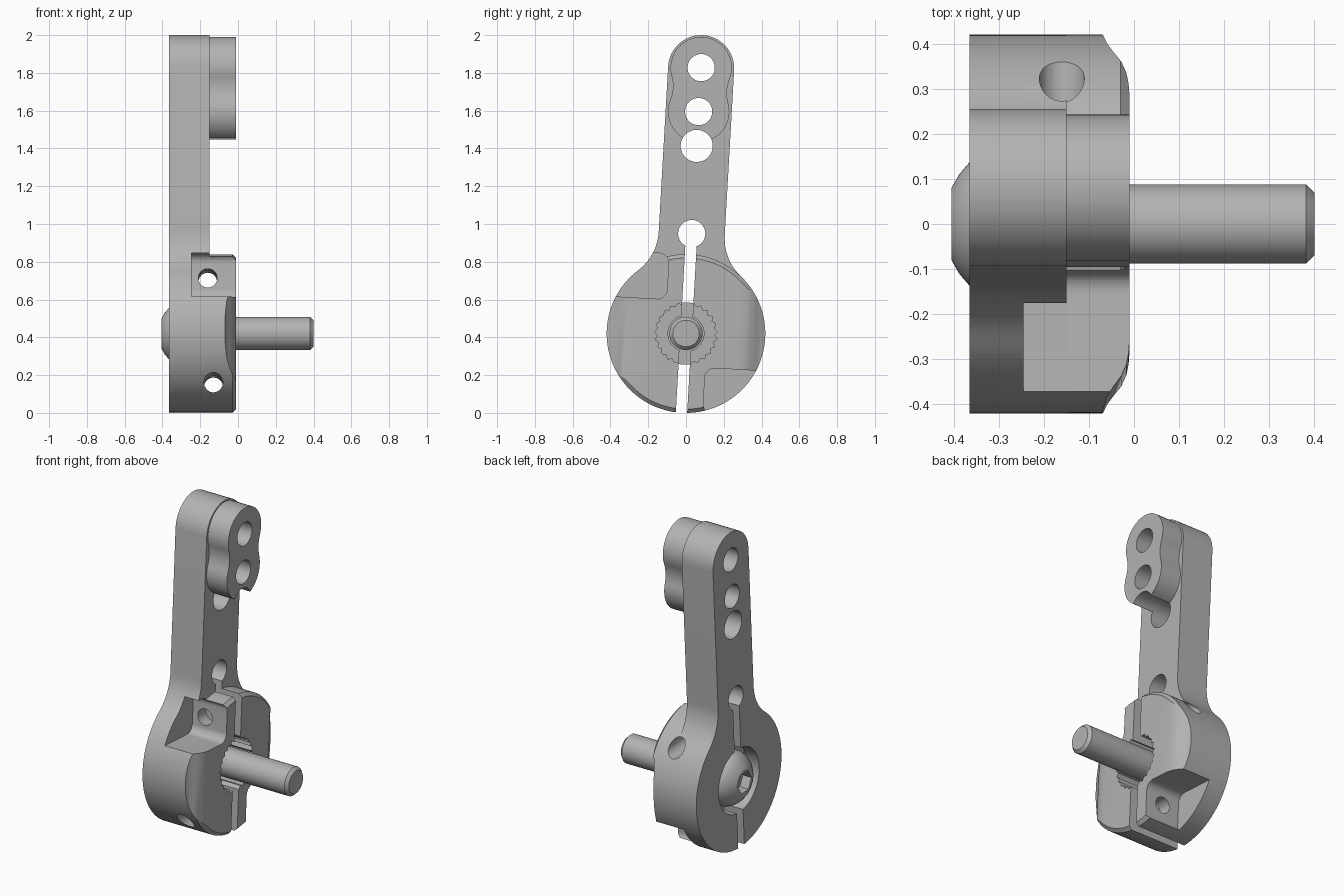
import bpy, bmesh
from math import sin, cos, pi, atan2, sqrt

if "Cube" in bpy.data.objects:
    bpy.data.objects.remove(bpy.data.objects["Cube"])

TILT, AXIS_Z = -0.057, 0.42        # lean of the arm, height of the clamp axis
BACK, STEP, FACE = -0.365, -0.15, -0.01   # depth planes along x
R, HALF = 0.42, 0.175              # hub radius, arm half width
TIP, HOLE2, HOLE3, RELIEF = 1.41, 1.177, 0.995, 0.53

steel = bpy.data.materials.new("grey metal")
steel.use_nodes = True
GREY = (0.45, 0.45, 0.45, 1)
steel.diffuse_color = GREY
steel.node_tree.nodes["Principled BSDF"].inputs["Base Color"].default_value = GREY


def arc(cu, cv, r, a0, a1, n=24):
    return [(cu + r * cos(a0 + (a1 - a0) * i / n), cv + r * sin(a0 + (a1 - a0) * i / n))
            for i in range(n + 1)]


def circle(cu, cv, r, n=48):
    return arc(cu, cv, r, 0, 2 * pi * (n - 1) / n, n - 1)


def finish(name, bm):
    bmesh.ops.remove_doubles(bm, verts=bm.verts, dist=1e-5)
    bmesh.ops.recalc_face_normals(bm, faces=bm.faces)
    mesh = bpy.data.meshes.new(name)
    bm.to_mesh(mesh)
    bm.free()
    mesh.materials.append(steel)
    ob = bpy.data.objects.new(name, mesh)
    ob.location.z = AXIS_Z
    ob.rotation_euler.x = TILT
    bpy.context.collection.objects.link(ob)
    return ob


def prism(name, pts, t0, t1, axis="x"):
    """Extrude a closed outline along one axis."""
    place = {"x": lambda p, q, t: (t, p, q),
             "y": lambda p, q, t: (p, t, q),
             "z": lambda p, q, t: (p, q, t)}[axis]
    bm = bmesh.new()
    a = [bm.verts.new(place(p, q, t0)) for p, q in pts]
    b = [bm.verts.new(place(p, q, t1)) for p, q in pts]
    bm.faces.new(a)
    bm.faces.new(b)
    for i in range(len(pts)):
        j = (i + 1) % len(pts)
        bm.faces.new((a[i], a[j], b[j], b[i]))
    return finish(name, bm)


def lathe(name, profile, steps=64):
    """Turn an (x, radius) profile round the x axis."""
    bm = bmesh.new()
    v = [bm.verts.new((x, r, 0)) for x, r in profile]
    e = [bm.edges.new(p) for p in zip(v, v[1:])]
    bmesh.ops.spin(bm, geom=v + e, cent=(0, 0, 0), axis=(1, 0, 0), angle=2 * pi, steps=steps)
    return finish(name, bm)


def carve(ob, cutters):
    for c in cutters:
        m = ob.modifiers.new(c.name, "BOOLEAN")
        m.object, m.operation, m.solver = c, "DIFFERENCE", "EXACT"
    bpy.context.view_layer.update()
    dg = bpy.context.evaluated_depsgraph_get()
    mesh = bpy.data.meshes.new_from_object(ob.evaluated_get(dg))
    ob.modifiers.clear()
    ob.data = mesh


# Arm plate: round tip, parallel sides, fillets flowing into the hub circle
fr = (R * R - HALF ** 2 - RELIEF ** 2) / (2 * (HALF - R))
fa = atan2(RELIEF, HALF + fr)
outline = (arc(0, TIP - 0.003, HALF, 0, pi)
           + arc(-HALF - fr, RELIEF, fr, 0, -fa, 12)
           + arc(0, 0, R, pi - fa, 2 * pi + fa, 96)
           + arc(HALF + fr, RELIEF, fr, pi + fa, pi, 12))
arm = prism("arm_plate", outline, BACK, STEP)

# Clamp hub: disc with a small front chamfer
hub = lathe("clamp_hub", [(STEP, 0), (STEP, R), (FACE - 0.02, R), (FACE, R - 0.02), (FACE, 0)], 128)

# Tip boss: two lobes with a waist
lobe, waist, mid = 0.1625, 0.2, (TIP + HOLE2) / 2
wu = sqrt((lobe + waist) ** 2 - (TIP - mid) ** 2)
wa = atan2(TIP - mid, wu)
boss = prism("tip_boss", arc(0, TIP, lobe, -wa, pi + wa) + arc(-wu, mid, waist, wa, -wa, 10)
             + arc(0, HOLE2, lobe, pi - wa, 2 * pi + wa) + arc(wu, mid, waist, pi + wa, pi - wa, 10),
             STEP, FACE)

# Button head bolt
bolt = lathe("bolt", [(-0.405, 0), (-0.405, 0.08), (-0.388, 0.11), (BACK, 0.137), (-0.34, 0.155),
                      (-0.31, 0.165), (-0.28, 0.165), (-0.28, 0.0875), (0.382, 0.0875),
                      (0.4, 0.07), (0.4, 0)])
socket = prism("socket_cutter", circle(0, 0, 0.068, 6), -0.5, -0.345)

# Cutters: link holes, clamping slot, bolt seat and toothed bore
link_holes = [prism("link_hole_cutter", circle(0, v, r), -0.5, 0.2)
              for v, r in ((TIP, 0.072), (HOLE2, 0.072), (HOLE3, 0.085))]
relief = prism("relief_hole_cutter", circle(0, RELIEF, 0.072), -0.5, 0.2)
slot = prism("slot_cutter", [(-0.03, -0.6), (0.03, -0.6), (0.03, RELIEF), (-0.03, RELIEF)], -0.5, 0.2)
seat = prism("seat_cutter", circle(0, 0, 0.2), -0.5, -0.28)
bore = prism("bore_cutter", circle(0, 0, 0.095), -0.5, 0.2)
teeth = [((0.15 + 0.016 * (i % 2)) * cos(pi * i / 25), (0.15 + 0.016 * (i % 2)) * sin(pi * i / 25))
         for i in range(50)]
spline = prism("spline_cutter", teeth, -0.2, 0.2)

# Cutters repeated by a half turn: screw pockets and the eased sides of the hub
pocket_shape = ([(-0.6, 0.175)] + arc(-0.163, 0.225, 0.05, -pi / 2, 0, 8)
                + arc(-0.163, 0.367, 0.05, 0, pi / 2, 8) + [(-0.6, 0.417)])
side_shape = [(-0.07, 0.5), (-0.07, 0.42), (-0.06, 0.393), (-0.045, 0.37), (-0.028, 0.347),
              (-0.017, 0.322), (-0.012, 0.297), (FACE, 0.27), (0.1, 0.27), (0.1, 0.5)]
pockets, sides = [], []
for s in (1, -1):
    pockets.append(prism("pocket_cutter", [(s * u, s * v) for u, v in pocket_shape], -0.245, 0.2))
    sides.append(prism("side_cutter", [(x, s * u) for x, u in side_shape], -0.6, 0.6, "z"))
screws = [prism("screw_hole_cutter", circle(x, v, 0.05, 32), -0.6, 0.6, "y")
          for x, v in ((-0.16, 0.287), (-0.13, -0.277))]

clamp = [slot, spline] + pockets + screws
carve(arm, link_holes + [relief, seat, bore] + clamp)
carve(hub, clamp + sides)
carve(boss, link_holes)
carve(bolt, [socket])
for c in link_holes + [relief, seat, bore, socket] + clamp + sides:
    bpy.data.objects.remove(c)

# Smooth round walls, crisp edges
for ob in (arm, hub, boss, bolt):
    bpy.ops.object.select_all(action="DESELECT")
    ob.select_set(True)
    bpy.context.view_layer.objects.active = ob
    bpy.ops.object.shade_smooth_by_angle(angle=0.45)
